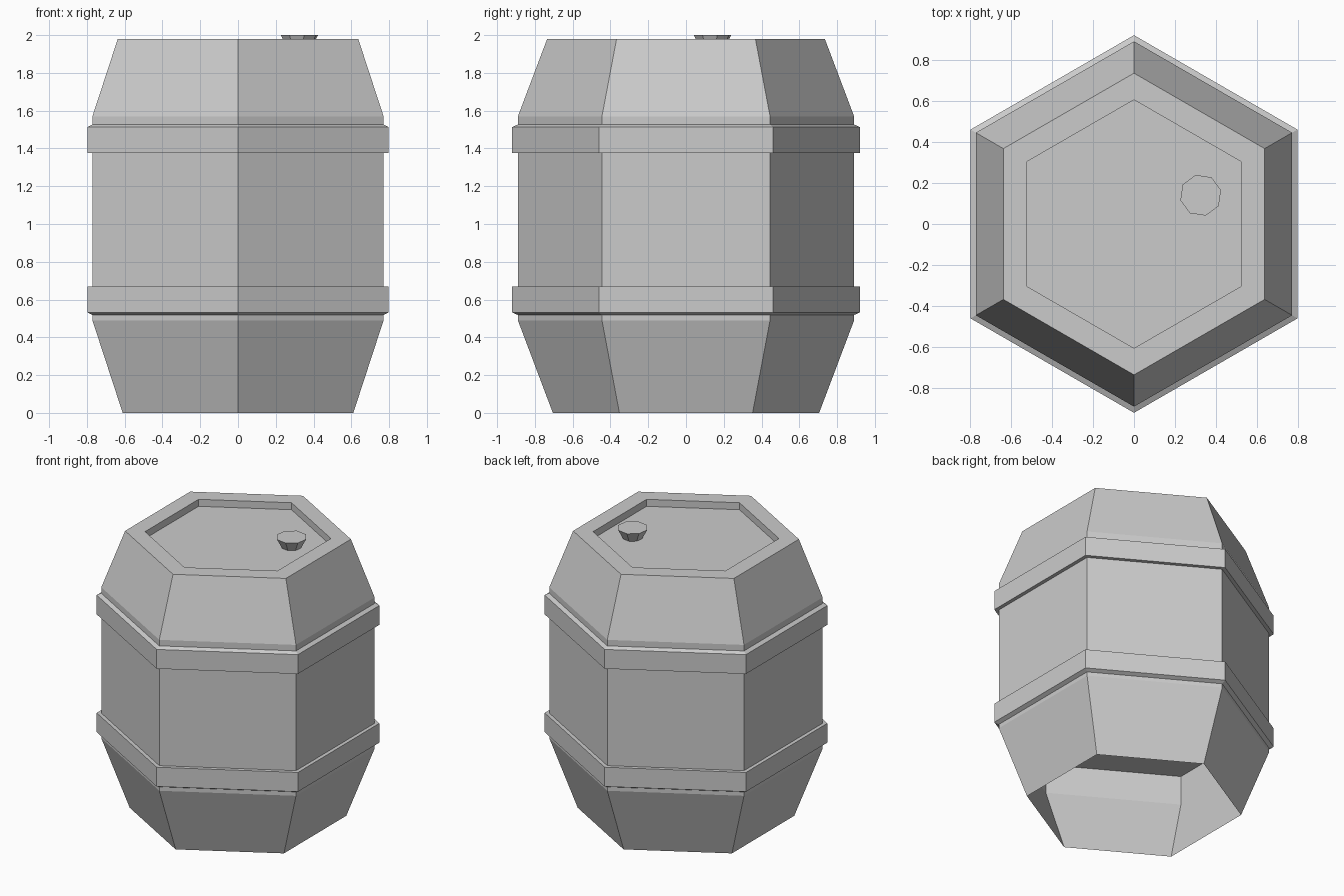
import bpy, bmesh
from math import cos, sin, pi, radians

cube = bpy.data.objects.get("Cube")
if cube:
    bpy.data.objects.remove(cube, do_unlink=True)

grey = bpy.data.materials.new("plain grey")
grey.use_nodes = True
colour = (0.6, 0.6, 0.6, 1.0)
grey.diffuse_color = colour
grey.node_tree.nodes["Principled BSDF"].inputs["Base Color"].default_value = colour


def lathe(name, profile, sides=6, turn=90, centre=(0, 0), cap_top=False, cap_bottom=False):
    """Sweep (radius, height) points, listed bottom to top, into flat sided rings."""
    bm = bmesh.new()
    rings = []
    for r, z in profile:
        angles = [radians(turn) + 2 * pi * i / sides for i in range(sides)]
        rings.append([bm.verts.new((centre[0] + r * cos(a), centre[1] + r * sin(a), z))
                      for a in angles])
    for low, high in zip(rings, rings[1:]):
        for i in range(sides):
            j = (i + 1) % sides
            bm.faces.new((low[i], low[j], high[j], high[i]))
    if cap_top:
        bm.faces.new(rings[-1])
    if cap_bottom:
        bm.faces.new(rings[0][::-1])
    mesh = bpy.data.meshes.new(name)
    bm.to_mesh(mesh)
    bm.free()
    mesh.materials.append(grey)
    obj = bpy.data.objects.new(name, mesh)
    bpy.context.collection.objects.link(obj)
    return obj


BODY, BAND = 0.89, 0.92

# Hexagonal shell, open below, with a recessed lid on top
lathe("barrel_body", [(0.705, 0), (BODY, 0.49), (BODY, 1.57), (0.735, 1.98),
                      (0.605, 1.98), (0.605, 1.93)], cap_top=True)

# Raised base panel inside the open bottom
lathe("base_panel", [(BODY, 0.70)], cap_bottom=True)

# Two hoops, each bevelled on the side facing the barrel end
lathe("upper_hoop", [(BODY, 1.375), (BAND, 1.375), (BAND, 1.513), (BODY, 1.527)])
lathe("lower_hoop", [(BODY, 0.518), (BAND, 0.532), (BAND, 0.67), (BODY, 0.67)])

# Tapered stopper on the lid
lathe("stopper", [(0.065, 1.93), (0.102, 2.0)], sides=8, turn=14,
      centre=(0.325, 0.14), cap_top=True)
